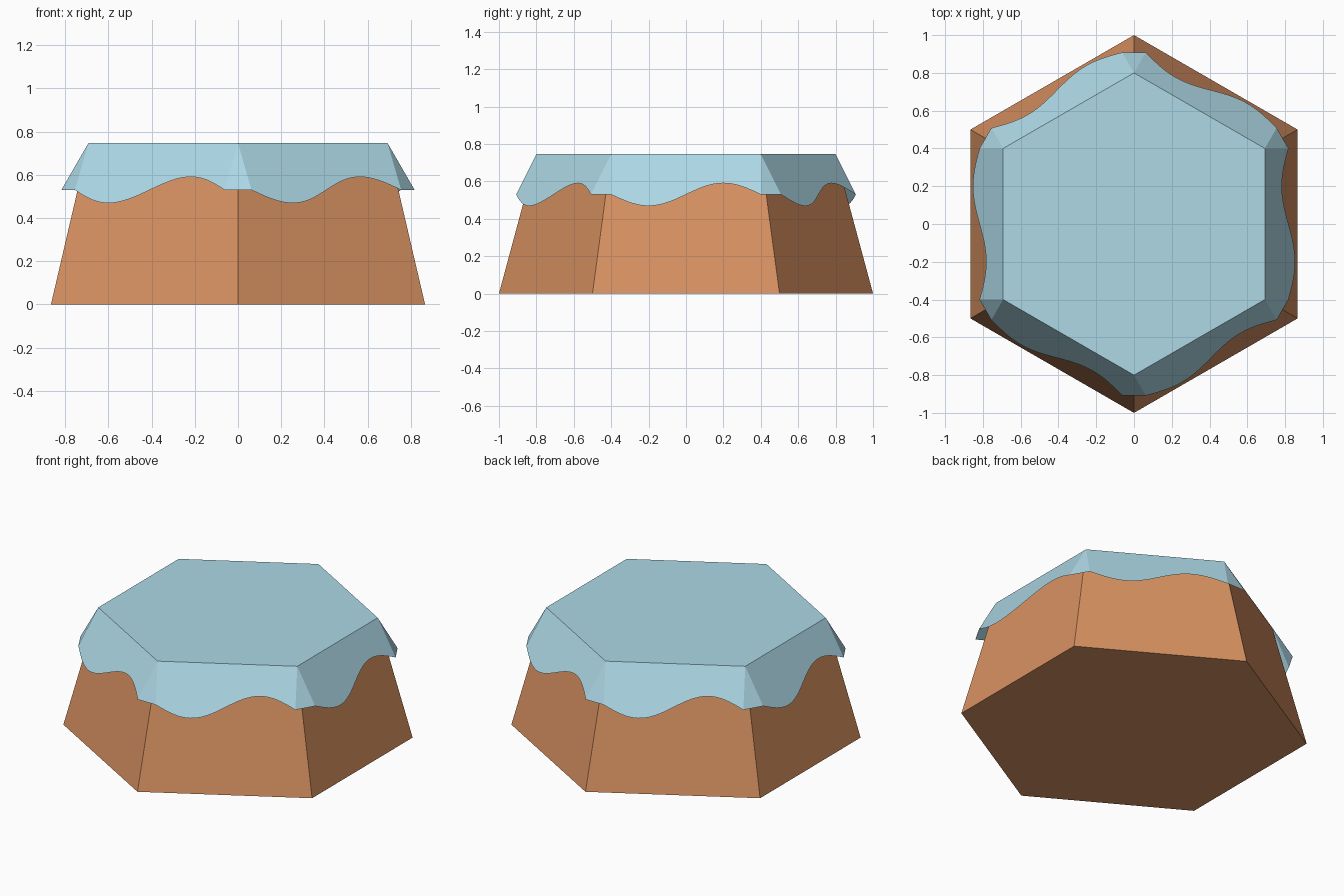
import bpy
import bmesh
import math
from mathutils import Vector, Matrix

cube = bpy.data.objects.get("Cube")
if cube:
    bpy.data.objects.remove(cube, do_unlink=True)

SIDES = 6
HEIGHT = 0.746
TOP_RADIUS = 0.8
FLAP_LENGTH = 0.25
FLARE = math.radians(30)
WAVE = 0.07
STEPS = 40


def srgb_material(name, rgb):
    linear = [((c / 255 + 0.055) / 1.055) ** 2.4 for c in rgb] + [1.0]
    mat = bpy.data.materials.new(name)
    mat.use_nodes = True
    mat.diffuse_color = linear
    bsdf = next(n for n in mat.node_tree.nodes if n.type == 'BSDF_PRINCIPLED')
    bsdf.inputs["Base Color"].default_value = linear
    bsdf.inputs["Roughness"].default_value = 0.8
    return mat


def finish(bm, name, mat):
    bmesh.ops.remove_doubles(bm, verts=bm.verts, dist=0.0001)
    mesh = bpy.data.meshes.new(name)
    bm.to_mesh(mesh)
    bm.free()
    mesh.materials.append(mat)
    obj = bpy.data.objects.new(name, mesh)
    bpy.context.collection.objects.link(obj)
    return obj


def ring(radius, z):
    angles = [math.radians(30) + i * math.tau / SIDES for i in range(SIDES)]
    return [Vector((radius * math.cos(a), radius * math.sin(a), z)) for a in angles]


def add_face(bm, points):
    return bm.faces.new([bm.verts.new(p) for p in points])


brown = srgb_material("warm brown", (217, 146, 98))
blue = srgb_material("light blue", (173, 216, 230))

# Tapered hexagonal body, its top tucked just below the cap
bm = bmesh.new()
low, high = ring(1.0, 0), ring(TOP_RADIUS, HEIGHT - 0.003)
add_face(bm, reversed(low))
add_face(bm, high)
for i in range(SIDES):
    j = (i + 1) % SIDES
    add_face(bm, [low[i], low[j], high[j], high[i]])
finish(bm, "body", brown)

# Thin cap: flat top, flared wavy flaps and corner gussets
bm = bmesh.new()
add_face(bm, ring(TOP_RADIUS, HEIGHT))
half = TOP_RADIUS / 2
apothem = TOP_RADIUS * math.cos(math.pi / SIDES)


def flap_point(t):
    """Point on the hem of the flap facing +x, t from 0 to 1 along it."""
    length = FLAP_LENGTH + WAVE * math.sin(math.tau * t)
    return Vector((apothem + length * math.sin(FLARE),
                   -half + 2 * half * t,
                   HEIGHT - length * math.cos(FLARE)))


hem = [flap_point(i / STEPS) for i in range(STEPS + 1)]
start = Vector((apothem, -half, HEIGHT))
end = Vector((apothem, half, HEIGHT))
turn = Matrix.Rotation(math.tau / SIDES, 3, 'Z')
for i in range(SIDES):
    spin = Matrix.Rotation(i * math.tau / SIDES, 3, 'Z')
    add_face(bm, [spin @ p for p in [end, start] + hem])
    add_face(bm, [spin @ p for p in (end, hem[-1], turn @ hem[0])])
finish(bm, "cap", blue)
